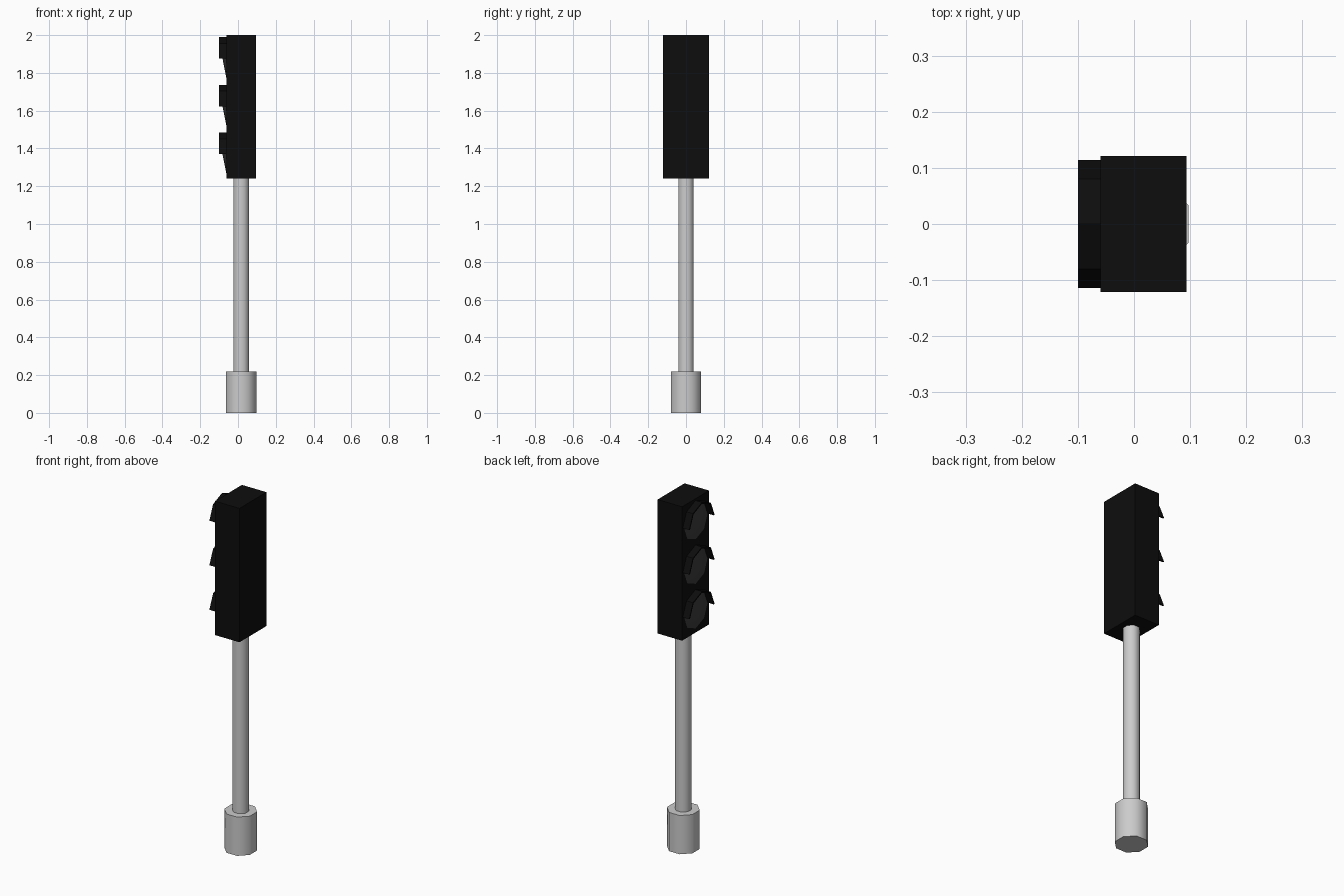
import bpy, bmesh
from math import sin, cos, pi, radians

if "Cube" in bpy.data.objects:
    bpy.data.objects.remove(bpy.data.objects["Cube"])


def material(name, value):
    mat = bpy.data.materials.new(name)
    mat.diffuse_color = (value, value, value, 1)
    mat.use_nodes = True
    mat.node_tree.nodes["Principled BSDF"].inputs["Base Color"].default_value = mat.diffuse_color
    return mat


BLACK = material("black_housing", 0.004)
LENS = material("dark_lens", 0.045)
CX = 0.017                      # post axis
FACE_X = -0.06                  # lamp side of the housing


def mesh_object(name, bm, mat=None, smooth=None):
    bmesh.ops.recalc_face_normals(bm, faces=bm.faces)
    mesh = bpy.data.meshes.new(name)
    bm.to_mesh(mesh)
    bm.free()
    obj = bpy.data.objects.new(name, mesh)
    bpy.context.collection.objects.link(obj)
    if mat:
        mesh.materials.append(mat)
    if smooth:
        bpy.ops.object.select_all(action='DESELECT')
        obj.select_set(True)
        bpy.context.view_layer.objects.active = obj
        bpy.ops.object.shade_smooth_by_angle(angle=radians(smooth))
    return obj


def octagon_post(name, apothem, z0, z1):
    bpy.ops.mesh.primitive_cylinder_add(
        vertices=8, radius=apothem / cos(pi / 8), depth=z1 - z0,
        location=(CX, 0, (z0 + z1) / 2), rotation=(0, 0, pi / 8))
    bpy.context.object.name = name
    bpy.ops.object.shade_smooth_by_angle(angle=radians(50))


def visor(name, zc):
    # upper half of an octagonal tube, with a thin wall
    bm = bmesh.new()
    rings = []
    for i in range(5):
        a = pi * i / 4
        rings.append([bm.verts.new((x, r * cos(a), zc + r * sin(a)))
                      for x, r in ((FACE_X, 0.114), (-0.10, 0.114),
                                   (-0.10, 0.106), (FACE_X, 0.106))])
    for a, b in zip(rings, rings[1:]):
        for j in range(4):
            k = (j + 1) % 4
            bm.faces.new((a[j], a[k], b[k], b[j]))
    bm.faces.new(rings[0])
    bm.faces.new(rings[-1])
    mesh_object(name, bm, BLACK)


def lens(name, zc):
    # shallow octagonal cone
    bm = bmesh.new()
    tip = bm.verts.new((-0.082, 0, zc))
    rim = [bm.verts.new((FACE_X - 0.001, 0.106 * cos(pi * i / 4),
                         zc + 0.106 * sin(pi * i / 4))) for i in range(8)]
    for i in range(8):
        bm.faces.new((tip, rim[i], rim[(i + 1) % 8]))
    bm.faces.new(rim)
    mesh_object(name, bm, LENS, 40)


# post and footing
octagon_post("base", 0.08, 0.0, 0.22)
octagon_post("pole", 0.041, 0.22, 1.24)

# signal housing
bm = bmesh.new()
bmesh.ops.create_cube(bm, size=1)
bmesh.ops.scale(bm, vec=(0.154, 0.242, 0.76), verts=bm.verts)
bmesh.ops.translate(bm, vec=(CX, 0, 1.62), verts=bm.verts)
mesh_object("housing", bm, BLACK)

# three lamps
for place, z in (("bottom", 1.37), ("middle", 1.623), ("top", 1.876)):
    visor(place + "_visor", z)
    lens(place + "_lens", z)
